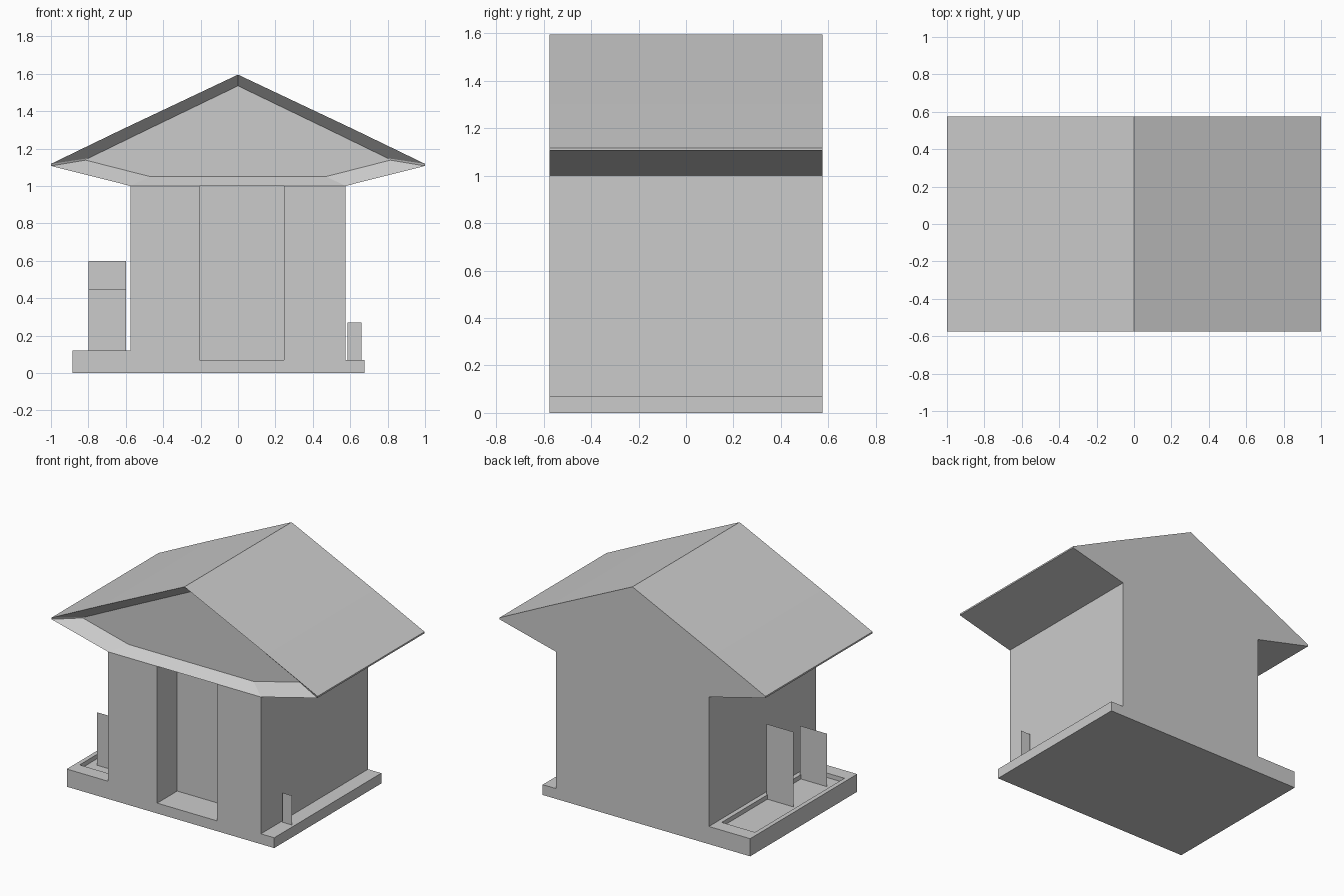
import bpy, bmesh

if "Cube" in bpy.data.objects:
    bpy.data.objects.remove(bpy.data.objects["Cube"])


def loft(name, rings, start=True, end=True):
    """Join matching rings of points with quads and optionally cap the ends."""
    bm = bmesh.new()
    loops = [[bm.verts.new(p) for p in ring] for ring in rings]
    n = len(loops[0])
    for a, b in zip(loops, loops[1:]):
        for i in range(n):
            j = (i + 1) % n
            bm.faces.new((a[i], a[j], b[j], b[i]))
    if start:
        bm.faces.new(loops[0])
    if end:
        bm.faces.new(loops[-1])
    bmesh.ops.recalc_face_normals(bm, faces=bm.faces)
    me = bpy.data.meshes.new(name)
    bm.to_mesh(me)
    bm.free()
    ob = bpy.data.objects.new(name, me)
    bpy.context.collection.objects.link(ob)
    return ob


def flat(points, z):
    return [(x, y, z) for x, y in points]


def upright(points, y):
    return [(x, y, z) for x, z in points]


def rect(x0, x1, y0, y1):
    return [(x0, y0), (x1, y0), (x1, y1), (x0, y1)]


def mirrored(half):
    """Complete a half profile whose first point lies on x = 0."""
    return half + [(-x, z) for x, z in reversed(half[1:])]


D = 0.575  # half depth of the house

# Walls: plan outline with the door alcove notched into the front
plan = [(-D, -D), (-0.205, -D), (-0.205, -0.36), (0.245, -0.36),
        (0.245, -D), (D, -D), (D, D), (-D, D)]
loft("walls", [flat(plan, 0.07), flat(plan, 1.0)], False, False)

# Foundation with the ledge on the right
slab = rect(-D, 0.675, -D, D)
loft("foundation", [flat(slab, 0), flat(slab, 0.07)])

# Planter on the left with a shallow soil pocket
box = rect(-0.885, -D, -D, D)
pocket = rect(-0.855, -0.605, -0.48, 0.48)
loft("planter", [flat(box, 0), flat(box, 0.12), flat(pocket, 0.12), flat(pocket, 0.09)])

# Roof: solid gable with a bevelled, sunken front panel
outer = mirrored([(0, 1.595), (0.62, 1.302), (1.0, 1.118), (1.0, 1.107), (D, 1.0)])
inner = mirrored([(0, 1.535), (0.5, 1.294), (0.80, 1.148), (0.815, 1.138), (0.47, 1.05)])
loft("roof", [upright(outer, D), upright(outer, -D), upright(inner, -0.503)])

# Plant cards: single upright sheets
for name, x0, x1, y, z0, z1 in (("tall_plant", -0.8, -0.6, -0.01, 0.09, 0.6),
                                ("short_plant", -0.8, -0.6, -0.37, 0.09, 0.45),
                                ("ledge_plant", 0.585, 0.66, -0.36, 0.07, 0.27)):
    loft(name, [[(x0, y, z0), (x1, y, z0), (x1, y, z1), (x0, y, z1)]], True, False)
